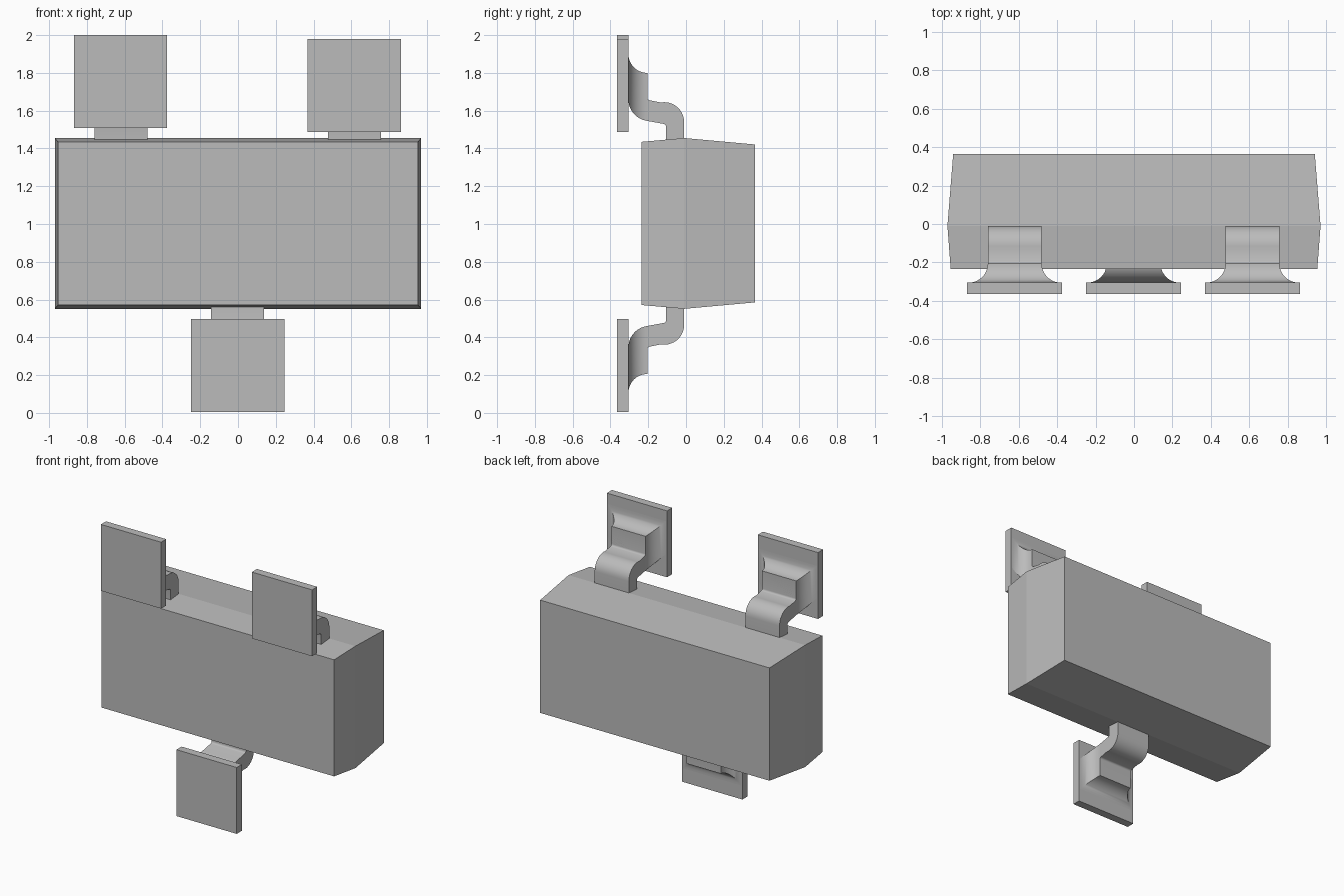
import bpy, bmesh, math

cube = bpy.data.objects.get("Cube")
if cube:
    bpy.data.objects.remove(cube, do_unlink=True)

MID = 1.003   # height of the body centre

grey = bpy.data.materials.new("plain grey")
grey.use_nodes = True
colour = (0.5, 0.5, 0.5, 1)
grey.diffuse_color = colour
grey.node_tree.nodes["Principled BSDF"].inputs["Base Color"].default_value = colour


def loft(name, rings, smooth=False):
    """Skin a list of equal-length rings and cap both ends."""
    bm = bmesh.new()
    loops = [[bm.verts.new(p) for p in ring] for ring in rings]
    for a, b in zip(loops, loops[1:]):
        for i in range(len(a)):
            j = (i + 1) % len(a)
            bm.faces.new((a[i], a[j], b[j], b[i]))
    bm.faces.new(loops[0])
    bm.faces.new(loops[-1])
    bmesh.ops.recalc_face_normals(bm, faces=bm.faces)
    mesh = bpy.data.meshes.new(name)
    bm.to_mesh(mesh)
    bm.free()
    mesh.materials.append(grey)
    ob = bpy.data.objects.new(name, mesh)
    bpy.context.collection.objects.link(ob)
    if smooth:
        bpy.ops.object.select_all(action='DESELECT')
        ob.select_set(True)
        bpy.context.view_layer.objects.active = ob
        bpy.ops.object.shade_smooth_by_angle(angle=math.radians(30))
    return ob


def rect(x0, x1, y, z0, z1):
    return [(x0, y, z0), (x1, y, z0), (x1, y, z1), (x0, y, z1)]


def arc(cy, cz, r, a0, a1, n=10):
    angles = [math.radians(a0 + (a1 - a0) * i / n) for i in range(n + 1)]
    return [(cy + r * math.cos(a), cz + r * math.sin(a)) for a in angles]


# Body: tapers both ways from its widest section
loft("body", [rect(-w, w, y, MID - h, MID + h) for y, w, h in
              ((-0.235, 0.953, 0.432), (-0.01, 0.97, 0.452), (0.365, 0.94, 0.418))])

# Side profile of a bent lead
lead_profile = (
    [(-0.01, 1.42)]
    + arc(-0.115, 1.54, 0.105, 0, 100)
    + arc(-0.19, 1.67, 0.015, 260, 180, 4)
    + [(-0.205, 1.80), (-0.305, 1.80)]
    + arc(-0.19, 1.66, 0.115, 180, 260)
    + arc(-0.12, 1.515, 0.015, 80, 0, 4)
    + [(-0.105, 1.42)]
)


def terminal(label, x, side, pad_x, pad_drop):
    """One lead with its solder fillet and square pad; side is 1 up, -1 down."""
    def flip(z):
        return z if side > 0 else 2 * MID - z

    half = 0.14
    loft(label + "_lead", [[(x + s * half, y, flip(z)) for y, z in lead_profile]
                           for s in (-1, 1)], smooth=True)

    # Concave solder fillet with mitred corners, open along the heel curve
    rings = []
    for y, z in arc(-0.205, 0.1, 0.1, 270, 180, 12):
        heel = 1.66 - math.sqrt(max(0, 0.115 ** 2 - (y + 0.19) ** 2))
        rings.append(rect(x - half - z, x + half + z, y, flip(heel), flip(1.80 + z)))
    loft(label + "_solder_fillet", rings, smooth=True)

    zc = 1.755 - pad_drop
    loft(label + "_pad", [rect(pad_x - 0.247, pad_x + 0.247, y,
                               flip(zc - 0.246), flip(zc + 0.246))
                          for y in (-0.365, -0.305)])


terminal("upper_right", -0.62, 1, -0.622, 0)
terminal("upper_left", 0.616, 1, 0.616, 0.022)
terminal("lower", -0.002, -1, -0.002, 0)
